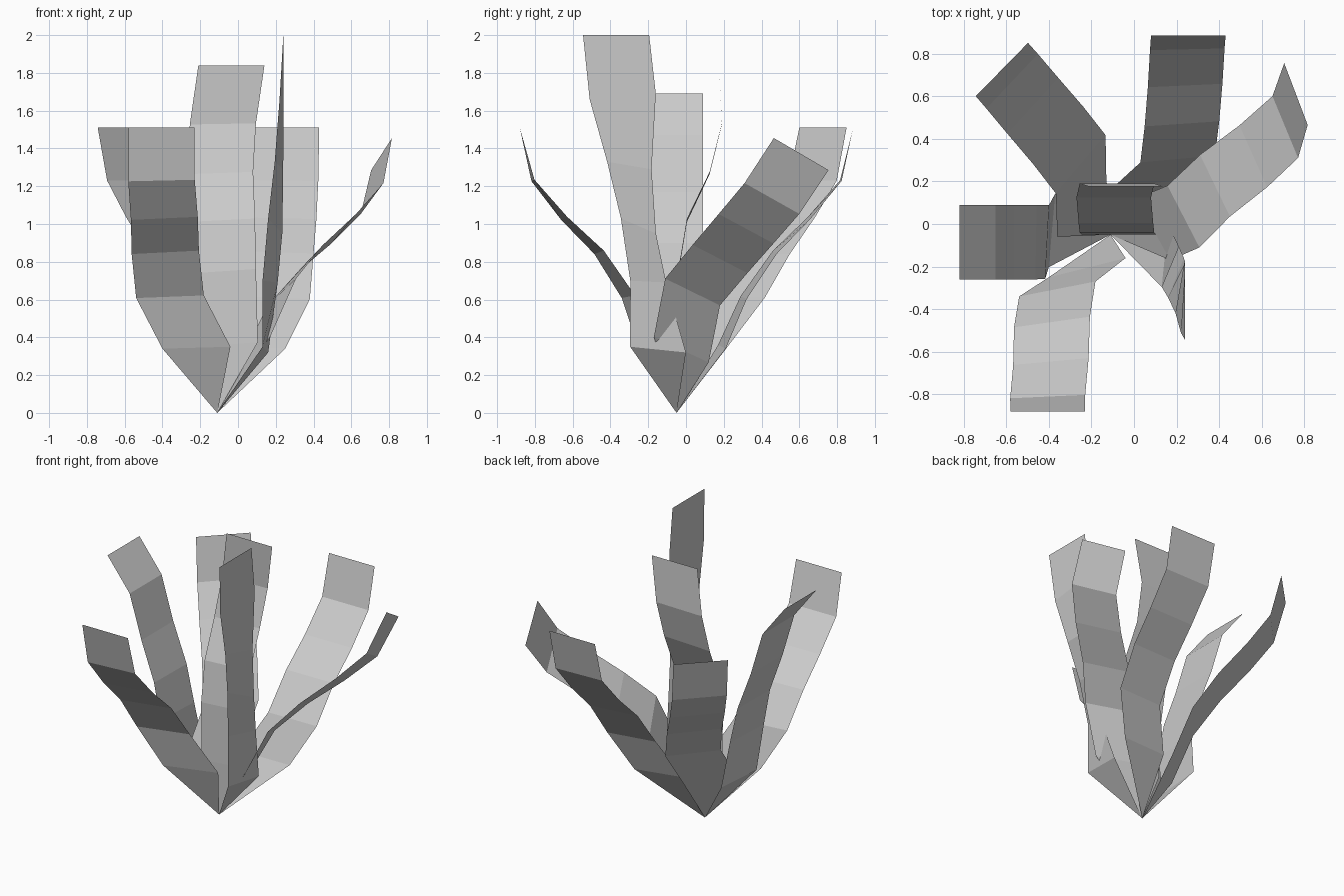
import bpy
import bmesh
from mathutils import Vector

ROOT = Vector((-0.11, -0.05, 0.0))   # point where all leaves meet


def blend(keys, t):
    """Piecewise linear blend of the width vectors, t from 0 to 1."""
    f = t * (len(keys) - 1)
    i = min(int(f), len(keys) - 2)
    return Vector(keys[i]).lerp(Vector(keys[i + 1]), f - i)


def leaf(name, path, widths):
    """Flat ribbon: a triangle from the root, then quads along the path."""
    bm = bmesh.new()
    tip = bm.verts.new(ROOT)
    rows = []
    for i, p in enumerate(path):
        half = blend(widths, i / (len(path) - 1)) / 2
        rows.append((bm.verts.new(Vector(p) - half), bm.verts.new(Vector(p) + half)))
    bm.faces.new((tip, rows[0][1], rows[0][0]))
    for a, b in zip(rows, rows[1:]):
        bm.faces.new((a[0], a[1], b[1], b[0]))
    mesh = bpy.data.meshes.new(name)
    bm.to_mesh(mesh)
    bm.free()
    bpy.context.collection.objects.link(bpy.data.objects.new(name, mesh))


# Leaves at the back
leaf("leaf_back",
     [(.075, .19, .35), (.205, .305, .61), (.225, .47, .85),
      (.24, .65, 1.03), (.25, .82, 1.23), (.255, .885, 1.51)],
     [(.35, .04, -.02), (.35, 0, 0)])
leaf("leaf_back_left",
     [(-.245, .08, .35), (-.25, .28, .61), (-.355, .415, .84),
      (-.475, .555, 1.04), (-.572, .67, 1.23), (-.62, .725, 1.51)],
     [(.23, .28, 0), (.245, .25, 0)])
leaf("leaf_back_right",
     [(.09, -.025, .335), (.232, .035, .64), (.38, .18, .815),
      (.56, .318, .975), (.71, .455, 1.135), (.76, .61, 1.37)],
     [(.16, -.29, .135), (.11, -.29, .17)])

# Leaf on the left
leaf("leaf_left",
     [(-.385, -.03, .35), (-.408, -.085, .65), (-.46, -.085, .9),
      (-.56, -.085, 1.17), (-.65, -.085, 1.47), (-.82, -.085, 1.69)],
     [(.03, .345, 0), (0, .35, 0), (0, .35, 0)])

# Upright leaf in the middle
leaf("leaf_middle",
     [(-.07, -.05, .36), (-.08, -.04, .75), (-.085, .005, 1.02),
      (-.095, .125, 1.27), (-.08, .19, 1.53), (-.035, .175, 1.84)],
     [(.35, 0, .03), (.35, 0, 0)])

# Leaves at the front
leaf("leaf_front_left",
     [(-.22, -.205, .345), (-.36, -.305, .615), (-.385, -.46, .85),
      (-.39, -.645, 1.03), (-.405, -.81, 1.23), (-.405, -.88, 1.51)],
     [(.36, .09, .01), (.355, .04, .02), (.35, 0, 0)])
leaf("leaf_front_right",
     [(.145, -.148, .335), (.17, -.2, .695), (.197, -.252, .99),
      (.217, -.3, 1.31), (.23, -.335, 1.675), (.24, -.37, 2.0)],
     [(.03, .295, -.03), (.08, .19, -.01), (.075, .185, -.08),
      (.045, .235, -.04), (.02, .35, .03), (0, .35, 0)])
